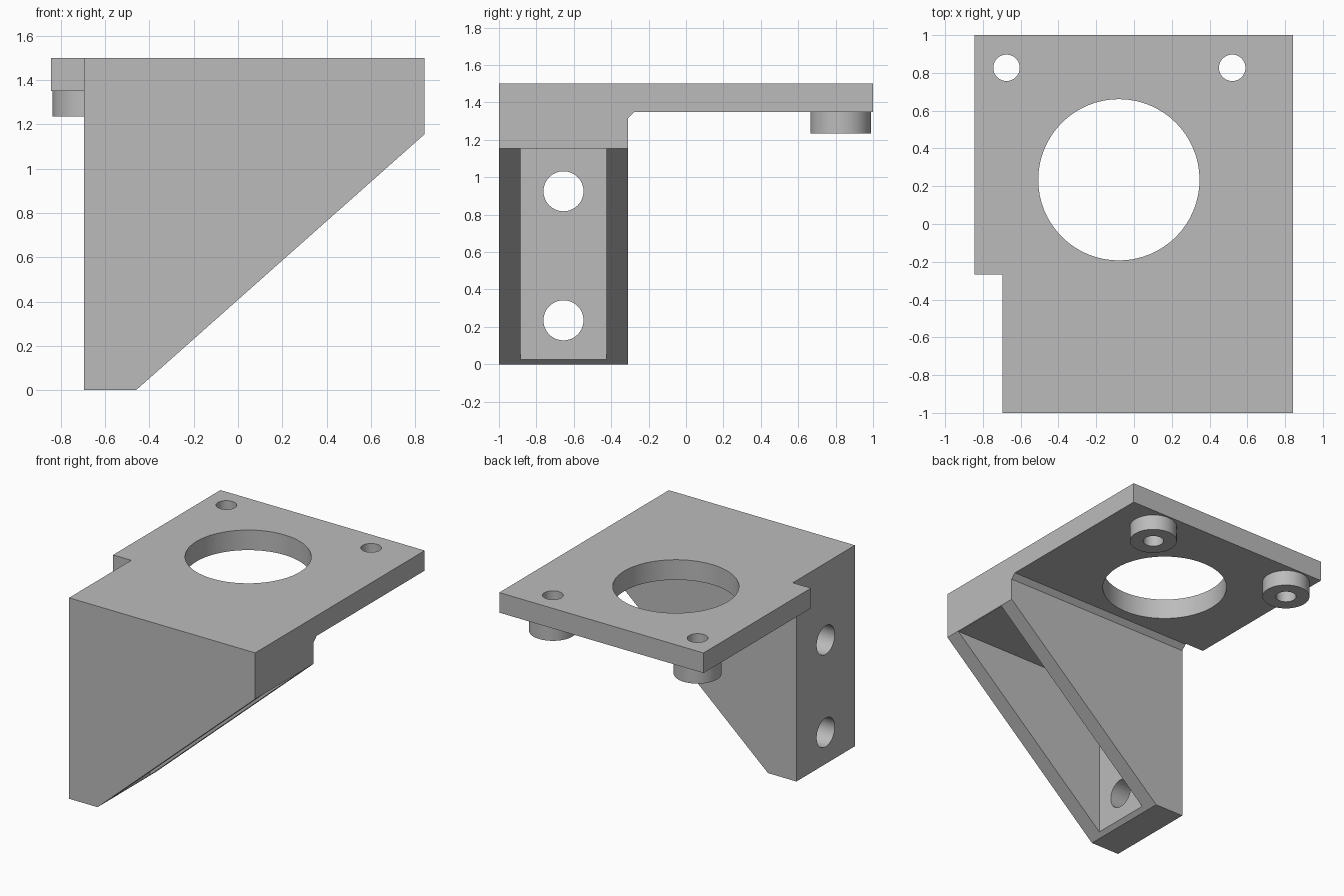
import bpy
import bmesh
from mathutils import Vector, Matrix

cube = bpy.data.objects.get("Cube")
if cube:
    bpy.data.objects.remove(cube, do_unlink=True)

grey = bpy.data.materials.new("light grey")
grey.use_nodes = True
grey.diffuse_color = (0.5, 0.5, 0.5, 1)
grey.node_tree.nodes["Principled BSDF"].inputs["Base Color"].default_value = (0.5, 0.5, 0.5, 1)


def finish(name, bm):
    bmesh.ops.recalc_face_normals(bm, faces=bm.faces)
    mesh = bpy.data.meshes.new(name)
    bm.to_mesh(mesh)
    bm.free()
    mesh.materials.append(grey)
    obj = bpy.data.objects.new(name, mesh)
    bpy.context.collection.objects.link(obj)
    return obj


def prism(name, points, axis, start, end):
    """Extrude a flat outline along one axis."""
    bm = bmesh.new()
    verts = []
    for a, b in points:
        co = [a, b]
        co.insert(axis, start)
        verts.append(bm.verts.new(co))
    face = bm.faces.new(verts)
    extruded = bmesh.ops.extrude_face_region(bm, geom=[face])["geom"]
    shift = Vector((0, 0, 0))
    shift[axis] = end - start
    moved = [v for v in extruded if isinstance(v, bmesh.types.BMVert)]
    bmesh.ops.translate(bm, vec=shift, verts=moved)
    return finish(name, bm)


def cylinder(name, centre, radius, depth, direction="Z"):
    bm = bmesh.new()
    turn = Matrix.Rotation(1.5707963, 4, "Y") if direction == "X" else Matrix()
    bmesh.ops.create_cone(bm, cap_ends=True, segments=64, radius1=radius,
                          radius2=radius, depth=depth,
                          matrix=Matrix.Translation(centre) @ turn)
    return finish(name, bm)


def combine(target, tool, operation):
    """Apply a boolean and discard the tool."""
    tool.hide_render = True
    mod = target.modifiers.new(operation.lower(), "BOOLEAN")
    mod.operation = operation
    mod.solver = "EXACT"
    mod.object = tool
    bpy.context.view_layer.objects.active = target
    bpy.ops.object.modifier_apply(modifier=mod.name)
    bpy.data.objects.remove(tool, do_unlink=True)


LEFT, RIGHT, WALL = 0.842, -0.845, -0.695
TOP, UNDER = 1.5, 1.35
BACK = -0.31      # rear face of the channel
NOTCH = -0.267

# Notched mounting plate
bracket = prism("mounting_bracket", [
    (WALL, -1), (LEFT, -1), (LEFT, 1), (RIGHT, 1), (RIGHT, NOTCH), (WALL, NOTCH),
], 2, UNDER, TOP)

# Triangular channel with a hollow open along its sloping side
channel = prism("channel", [
    (WALL, 0), (-0.46, 0), (LEFT, 1.155), (LEFT, UNDER), (WALL, UNDER),
], 1, -1, BACK)
pocket = prism("pocket_cutter", [
    (-0.43, -0.2), (1.2, -0.2), (1.2, 1.153), (-0.43, 1.153),
], 1, -0.885, -0.425)
combine(channel, pocket, "DIFFERENCE")
combine(bracket, channel, "UNION")

# Chamfer strip between channel and plate
chamfer = prism("chamfer", [
    (BACK, UNDER), (BACK, 1.315), (-0.275, UNDER),
], 0, WALL, LEFT)
combine(bracket, chamfer, "UNION")

# Bosses with bolt holes through the plate
for x in (-0.675, 0.52):
    combine(bracket, cylinder("boss", (x, 0.827, 1.3175), 0.162, 0.165), "UNION")
    combine(bracket, cylinder("bolt_cutter", (x, 0.827, 1.4), 0.07, 0.6), "DIFFERENCE")

# Large round opening
combine(bracket, cylinder("opening_cutter", (-0.08, 0.234, 1.4), 0.427, 0.6), "DIFFERENCE")

# Wall fixing holes
for z in (0.235, 0.925):
    combine(bracket, cylinder("fixing_cutter", (-0.6, -0.655, z), 0.107, 0.5, "X"), "DIFFERENCE")

bpy.ops.object.select_all(action="DESELECT")
bracket.select_set(True)
bpy.context.view_layer.objects.active = bracket
bpy.ops.object.shade_smooth_by_angle()
